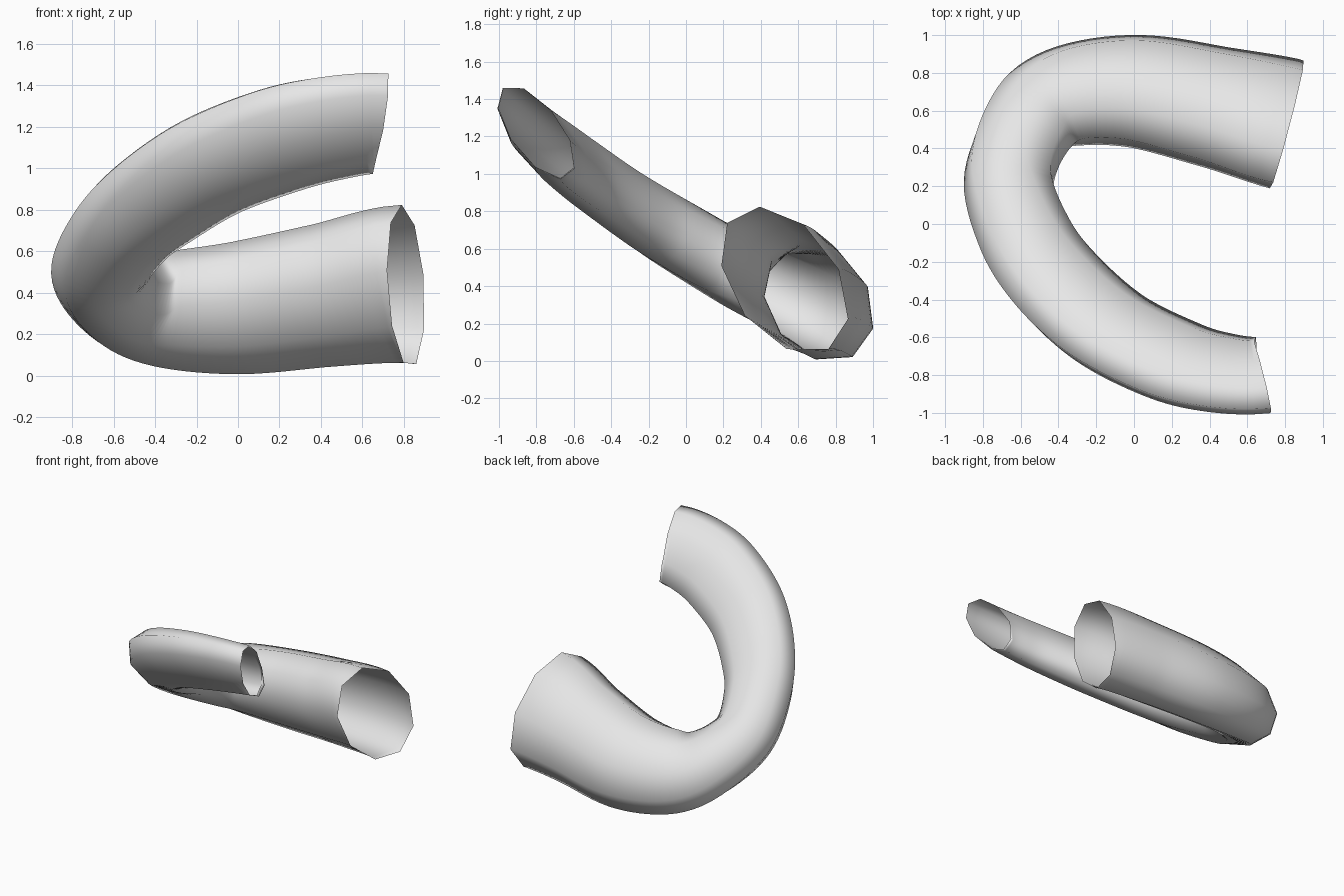
import bpy, bmesh, math
from mathutils import Vector

cube = bpy.data.objects.get("Cube")
if cube:
    bpy.data.objects.remove(cube)

SIDES, STEPS = 9, 8
FLAT_AXIS = Vector((0, 0.8, 0.6))   # direction in which the tube is flattened

# Stations from wide mouth to narrow mouth: x, y, z, long radius, short radius
stations = [
    (0.81, 0.525, 0.43, 0.445, 0.29),
    (0.43, 0.62, 0.38, 0.39, 0.285),
    (0.00, 0.705, 0.32, 0.355, 0.27),
    (-0.365, 0.67, 0.32, 0.31, 0.245),
    (-0.56, 0.515, 0.375, 0.26, 0.22),
    (-0.66, 0.23, 0.51, 0.242, 0.20),
    (-0.565, -0.085, 0.69, 0.26, 0.19),
    (-0.395, -0.325, 0.845, 0.285, 0.175),
    (-0.14, -0.55, 1.01, 0.30, 0.165),
    (0.175, -0.71, 1.135, 0.31, 0.155),
    (0.415, -0.78, 1.195, 0.305, 0.145),
    (0.675, -0.80, 1.225, 0.295, 0.135),
]
rows = [Vector(s) for s in stations]


def extend(row, direction, step):
    """Extra station beyond an end, which sets the direction of that mouth."""
    d = Vector(direction) * step
    return Vector((row[0] + d.x, row[1] + d.y, row[2] + d.z, row[3], row[4]))


pts = [extend(rows[0], (0.96, -0.27, -0.04), 0.4)] + rows
pts.append(extend(rows[-1], (0.98, 0.2, -0.06), 0.3))


def spline(a, b, c, d, t):
    """Catmull-Rom value and derivative."""
    k1, k2, k3 = c - a, 2 * a - 5 * b + 4 * c - d, 3 * b - a - 3 * c + d
    value = b + (k1 * t + k2 * t ** 2 + k3 * t ** 3) / 2
    return value, (k1 + 2 * k2 * t + 3 * k3 * t ** 2) / 2


# Smooth samples along the path
samples = []
for i in range(len(rows) - 1):
    samples += [spline(*pts[i:i + 4], j / STEPS) for j in range(STEPS)]
samples.append(spline(*pts[-4:], 1.0))
samples[0] = (samples[0][0], Vector((-0.96, 0.27, 0.04, 0, 0)))
samples[-1] = (samples[-1][0], Vector((0.98, 0.2, -0.06, 0, 0)))

# Open tapered tube lofted through elliptical rings
bm = bmesh.new()
rings = []
for n, (p, d) in enumerate(samples):
    centre, tangent = Vector(p[:3]), Vector(d[:3]).normalized()
    short = (FLAT_AXIS - tangent * FLAT_AXIS.dot(tangent)).normalized()
    wide = short.cross(tangent)
    phase = math.radians(-12 - 8 * n / (len(samples) - 1))
    ring = []
    for k in range(SIDES):
        a = phase + math.tau * k / SIDES
        ring.append(bm.verts.new(centre + wide * p[3] * math.cos(a) + short * p[4] * math.sin(a)))
    rings.append(ring)
for r0, r1 in zip(rings, rings[1:]):
    for k in range(SIDES):
        m = (k + 1) % SIDES
        bm.faces.new((r0[k], r0[m], r1[m], r1[k])).smooth = True
bmesh.ops.recalc_face_normals(bm, faces=bm.faces)

mesh = bpy.data.meshes.new("curved_tube")
bm.to_mesh(mesh)
bm.free()
tube = bpy.data.objects.new("curved_tube", mesh)
bpy.context.collection.objects.link(tube)

# Light grey finish
grey = bpy.data.materials.new("light_grey")
grey.use_nodes = True
grey.diffuse_color = (0.8, 0.8, 0.8, 1)
grey.node_tree.nodes["Principled BSDF"].inputs["Base Color"].default_value = (0.8, 0.8, 0.8, 1)
mesh.materials.append(grey)
